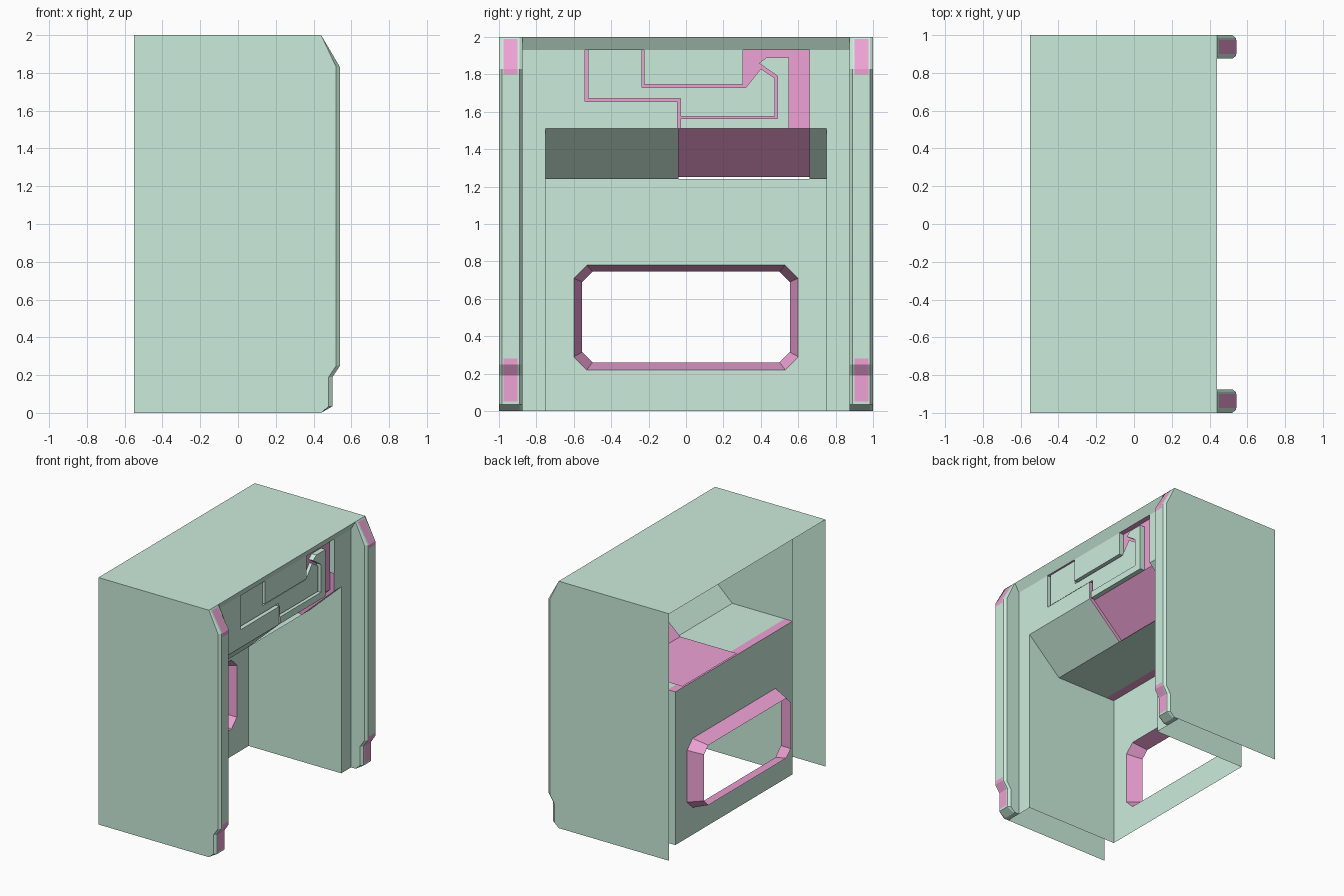
import bpy

if "Cube" in bpy.data.objects:
    bpy.data.objects.remove(bpy.data.objects["Cube"])

def material(name, rgb):
    m = bpy.data.materials.new(name)
    m.diffuse_color = (*rgb, 1)
    m.use_nodes = True
    m.node_tree.nodes["Principled BSDF"].inputs["Base Color"].default_value = m.diffuse_color
    return m

GREEN = material("pale_green", (0.60, 0.84, 0.71))
PINK = material("pink", (0.86, 0.36, 0.66))

def add(name, verts, faces, mat):
    me = bpy.data.meshes.new(name)
    me.from_pydata(verts, [], faces)
    me.materials.append(mat)
    ob = bpy.data.objects.new(name, me)
    bpy.context.collection.objects.link(ob)
    return ob

def loft(name, rings, mat, closed=False, caps=False):
    """Skin a list of equally long point rings with quads."""
    n = len(rings[0])
    verts = [p for r in rings for p in r]
    faces = []
    for k in range(len(rings) - 1):
        for i in range(n if closed else n - 1):
            j = (i + 1) % n
            faces.append((k*n + i, k*n + j, (k+1)*n + j, (k+1)*n + i))
    if caps:
        faces += [tuple(range(n))[::-1], tuple(range((len(rings)-1)*n, len(rings)*n))]
    return add(name, verts, faces, mat)

def sheet(name, xz, y0, y1, mat):
    """Open x-z profile swept along y."""
    return loft(name, [[(x, y, z) for x, z in xz] for y in (y1, y0)], mat)

def plate(name, yz, x0, x1, mat):
    """y-z outline extruded along x."""
    return loft(name, [[(x, y, z) for y, z in yz] for x in (x0, x1)], mat, True, True)

BACK, FACE, EDGE = -0.43, 0.40, 0.44

# Outer shell: two sides and the top
sheet("roof", [(-0.55, 2), (EDGE, 2)], -1, 1, GREEN)
for s, tag in ((-1, "a"), (1, "b")):
    add("side_" + tag, [(-0.55, s, 0), (EDGE, s, 0), (EDGE, s, 2), (-0.55, s, 2)],
        [(0, 1, 2, 3)[::-s]], GREEN)
sheet("top_lip", [(EDGE, 2), (FACE, 1.93)], -0.88, 0.88, GREEN)

# Corner posts with chamfered ends and pink end strips
def post_ring(y, inset):
    prof = [(FACE, 0), (EDGE, 0), (0.50, 0.035), (0.50, 0.19), (0.54, 0.25),
            (0.54, 1.83), (EDGE, 2), (FACE, 2)]
    return [(x - (inset if x > EDGE else 0), y, z) for x, z in prof]

for s, tag in ((-1, "a"), (1, "b")):
    loft("post_" + tag, [post_ring(s*0.875, 0.02), post_ring(s*0.89, 0),
                         post_ring(s*0.985, 0), post_ring(s, 0.02)], GREEN, True, True)
    y0, y1 = sorted((s*0.90, s*0.975))
    sheet("post_top_light_" + tag,
          [(0.449, 1.99), (0.543, 1.83), (0.543, 1.80)], y0, y1, PINK)
    sheet("post_bottom_light_" + tag,
          [(0.543, 0.28), (0.543, 0.25), (0.503, 0.19), (0.503, 0.05)], y0, y1, PINK)
    y0, y1 = sorted((s*0.75, s*0.875))
    sheet("jamb_" + tag, [(FACE, 1.93), (FACE, 0)], y0, y1, GREEN)

# Inner side walls of the alcove
for s, tag in ((-1, "a"), (1, "b")):
    outline = [(BACK, 0), (FACE, 0), (FACE, 1.93)]
    outline += [(BACK, 1.93)] if s < 0 else [(FACE, 1.51), (0.11, 1.24), (BACK, 1.24)]
    if s > 0:
        outline = [(BACK, 0), (FACE, 0), (FACE, 1.51), (0.11, 1.24), (BACK, 1.24)]
    add("inner_side_" + tag, [(x, s*0.75, z) for x, z in outline],
        [tuple(range(len(outline)))], GREEN)

# Back wall with octagonal window opening
def octagon(x, hy, z0, z1, c):
    yz = [(-hy + c, z0), (hy - c, z0), (hy, z0 + c), (hy, z1 - c),
          (hy - c, z1), (-hy + c, z1), (-hy, z1 - c), (-hy, z0 + c)]
    return [(x, y, z) for y, z in yz]

hole = octagon(BACK, 0.60, 0.22, 0.78, 0.07)
corners = [(BACK, -0.75, 0), (BACK, 0.75, 0), (BACK, 0.75, 1.24), (BACK, -0.75, 1.24)]
faces = []
for i in range(8):
    j = (i + 1) % 8
    ca, cb = 8 + ((i + 1)//2 - (i % 2)) % 4, 8 + ((j + 1)//2 - (j % 2)) % 4
    # even points share the corner of the previous odd point
    ca, cb = 8 + ((i + 1)//2) % 4, 8 + ((j + 1)//2) % 4
    faces.append((ca, cb, j, i) if ca != cb else (ca, j, i))
add("back_wall", hole + corners, faces, GREEN)
loft("window_frame", [hole, octagon(-0.55, 0.555, 0.26, 0.745, 0.055)], PINK, True)

# Overhead housing: soffit, slope and light strip
sheet("soffit", [(0.11, 1.24), (-0.36, 1.24)], -0.75, 0.75, GREEN)
sheet("soffit_light", [(-0.36, 1.24), (BACK, 1.24)], -0.75, 0.75, PINK)
sheet("slope_wide", [(FACE, 1.51), (0.11, 1.24)], -0.75, -0.04, GREEN)
sheet("slope_narrow", [(FACE, 1.93), (FACE, 1.51), (0.11, 1.24)], 0.66, 0.75, GREEN)

# Pink recess behind the face plates
sheet("recess_floor", [(0.36, 1.51), (0.08, 1.25), (BACK, 1.25)], -0.04, 0.66, PINK)
sheet("recess_back", [(FACE, 1.93), (0.36, 1.93), (0.36, 1.51)], -0.56, 0.66, PINK)
for y, tag in ((-0.04, "a"), (0.66, "b")):
    add("recess_side_" + tag,
        [(x, y, z) for x, z in ((0.11, 1.24), (FACE, 1.51), (FACE, 1.655), (0.36, 1.655),
                                (0.36, 1.51), (0.08, 1.25))], [tuple(range(6))], PINK)

# Face plates separated by narrow grooves
plate("face_plate_left", [(-0.75, 1.51), (-0.045, 1.51), (-0.045, 1.655), (-0.54, 1.655),
                          (-0.54, 1.93), (-0.75, 1.93)], 0.36, FACE, GREEN)
plate("face_plate_channel", [(-0.525, 1.67), (-0.03, 1.67), (-0.03, 1.575), (0.475, 1.575),
                             (0.475, 1.78), (0.40, 1.83), (0.32, 1.73), (-0.235, 1.73),
                             (-0.235, 1.93), (-0.525, 1.93)], 0.36, 0.385, GREEN)
plate("face_plate_middle", [(-0.225, 1.745), (0.305, 1.745), (0.305, 1.93),
                            (-0.225, 1.93)], 0.36, FACE, GREEN)
plate("face_plate_loop", [(-0.03, 1.51), (0.55, 1.51), (0.55, 1.89), (0.43, 1.89),
                          (0.39, 1.86), (0.49, 1.79), (0.49, 1.565), (-0.03, 1.565)],
      0.36, FACE, GREEN)
